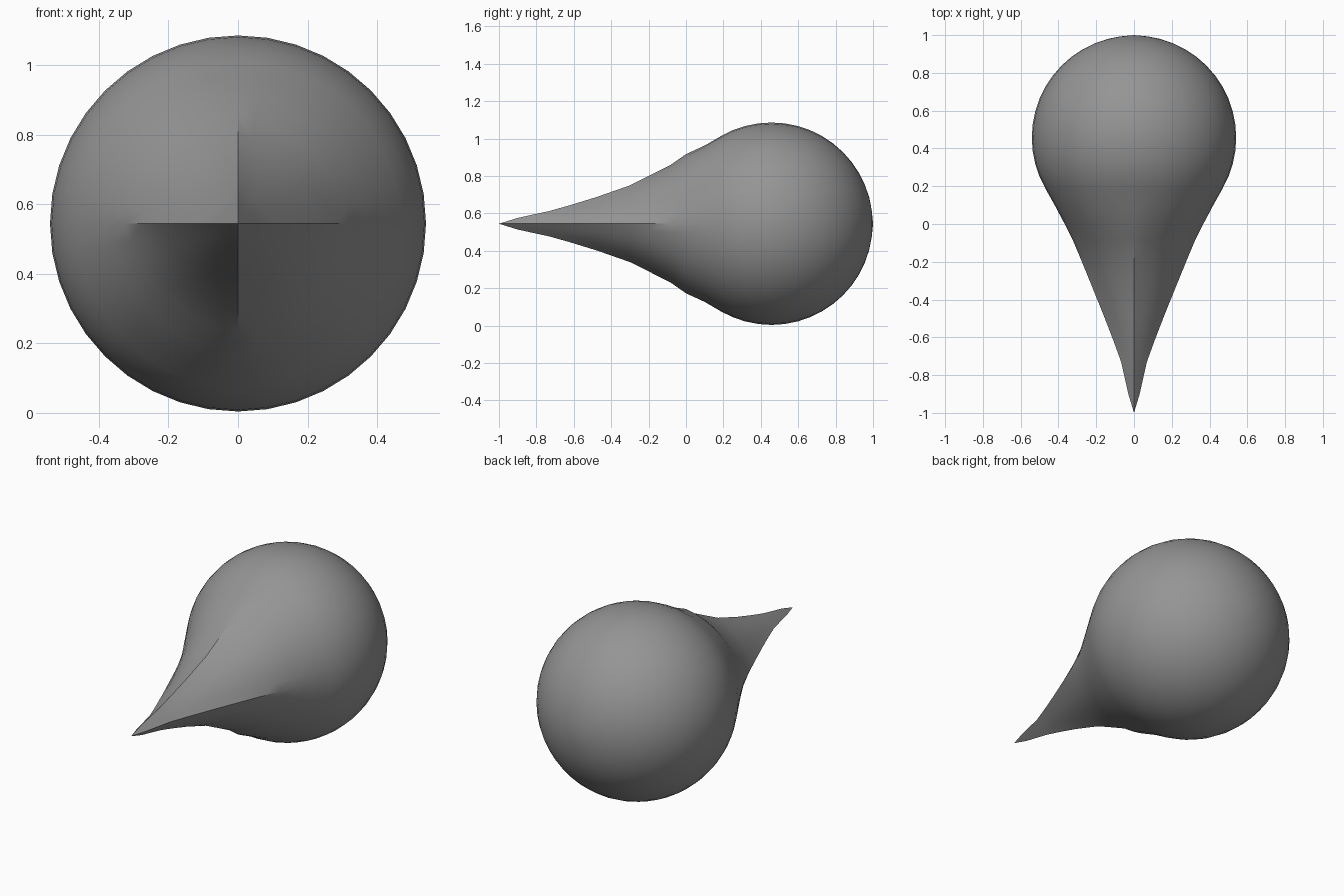
import bpy, bmesh
from math import sin, cos, pi

if "Cube" in bpy.data.objects:
    bpy.data.objects.remove(bpy.data.objects["Cube"])

CY, CZ, R, SEG = 0.457, 0.545, 0.541, 40

# (y, side radius, top radius, roundness): four-sided spike blending into a ball
neck = [(-.9, .03, .031, 0), (-.73, .068, .068, .04), (-.62, .108, .099, .12),
        (-.48, .162, .142, .24), (-.3, .235, .205, .42), (-.19, .28, .26, .58),
        (-.08, .326, .316, .74), (0, .367, .372, .87), (.1, .42, .418, .97)]
ball = [(CY - R * cos(a), R * sin(a), R * sin(a), 1) for a in
        [pi * i / 24 for i in range(8, 24)]]

bm = bmesh.new()


def ring(y, rx, rz, roundness):
    verts = []
    for i in range(SEG):
        a = 2 * pi * i / SEG
        diamond = 1 / (abs(cos(a)) + abs(sin(a)))
        d = diamond + (1 - diamond) * roundness
        verts.append(bm.verts.new((rx * d * cos(a), y, CZ + rz * d * sin(a))))
    return verts


# Skin the rings and close both ends
rings = [ring(*p) for p in neck + ball]
for a, b in zip(rings, rings[1:]):
    for i in range(SEG):
        j = (i + 1) % SEG
        bm.faces.new((a[i], a[j], b[j], b[i]))
for y, loop in ((-1, rings[0]), (1, rings[-1])):
    pole = bm.verts.new((0, y, CZ))
    for i in range(SEG):
        bm.faces.new((loop[i], loop[(i + 1) % SEG], pole))
bmesh.ops.recalc_face_normals(bm, faces=bm.faces)

mesh = bpy.data.meshes.new("teardrop")
bm.to_mesh(mesh)
bm.free()
drop = bpy.data.objects.new("teardrop", mesh)
bpy.context.collection.objects.link(drop)
bpy.context.view_layer.objects.active = drop
drop.select_set(True)
bpy.ops.object.shade_smooth_by_angle(angle=pi / 6)

# Dark grey
grey = bpy.data.materials.new("dark_grey")
grey.diffuse_color = (0.3, 0.3, 0.3, 1)
grey.use_nodes = True
grey.node_tree.nodes["Principled BSDF"].inputs["Base Color"].default_value = grey.diffuse_color
mesh.materials.append(grey)
